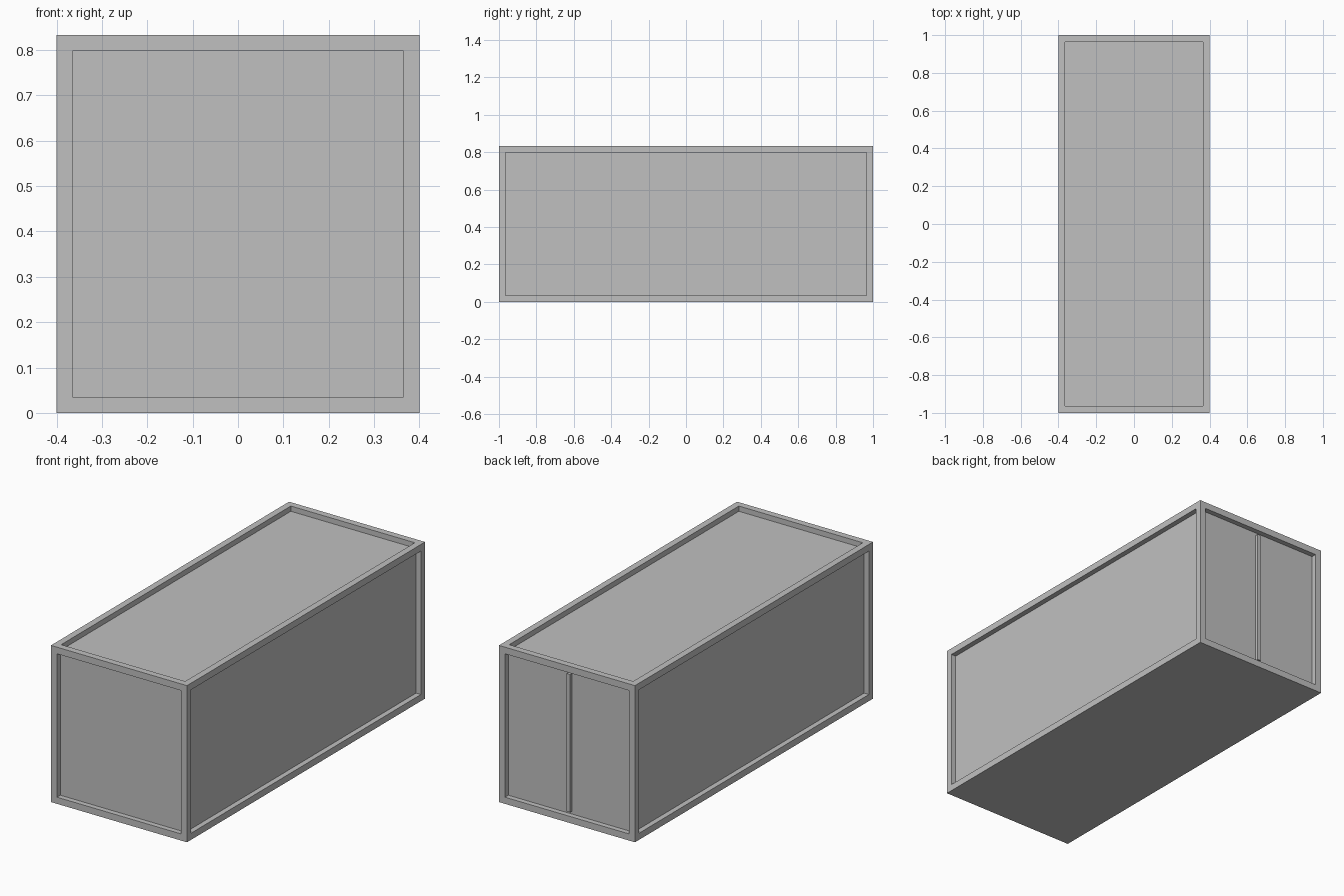
import bpy
import bmesh

WIDTH, LENGTH, HEIGHT = 0.80, 2.0, 0.833
BORDER = 0.05      # width of the frame rails
RECESS = 0.028     # depth of the panels behind the frame
ROD = 0.02         # width of the door post

default = bpy.data.objects.get("Cube")
if default:
    bpy.data.objects.remove(default, do_unlink=True)

grey = bpy.data.materials.new("plain grey")
grey.use_nodes = True
COLOR = (0.53, 0.53, 0.53, 1)
grey.diffuse_color = COLOR
grey.node_tree.nodes["Principled BSDF"].inputs["Base Color"].default_value = COLOR


def box(name, low, high, recess=False):
    """Box between two corners, optionally with framed panels on all but the base."""
    bm = bmesh.new()
    bmesh.ops.create_cube(bm, size=1)
    for v in bm.verts:
        v.co = [low[i] + (v.co[i] + 0.5) * (high[i] - low[i]) for i in range(3)]
    bm.normal_update()
    if recess:
        panels = [f for f in bm.faces if f.normal.z > -0.5]
        bmesh.ops.inset_individual(bm, faces=panels, thickness=BORDER)
        # Push each panel straight inward to leave square recess walls
        for f in panels:
            shift = f.normal * -RECESS
            result = bmesh.ops.extrude_discrete_faces(bm, faces=[f])
            bmesh.ops.translate(bm, vec=shift, verts=result["faces"][0].verts)
    mesh = bpy.data.meshes.new(name)
    bm.to_mesh(mesh)
    bm.free()
    mesh.materials.append(grey)
    obj = bpy.data.objects.new(name, mesh)
    bpy.context.collection.objects.link(obj)
    return obj


# Container shell: frame rails around recessed panels, flat floor
box("container_shell", (-WIDTH / 2, -LENGTH / 2, 0),
    (WIDTH / 2, LENGTH / 2, HEIGHT), recess=True)

# Upright post between the two rear doors, set back from the frame
panel_y = LENGTH / 2 - RECESS
box("rear_door_post", (-ROD / 2, panel_y - 0.005, BORDER),
    (ROD / 2, panel_y + 0.016, HEIGHT - BORDER))
